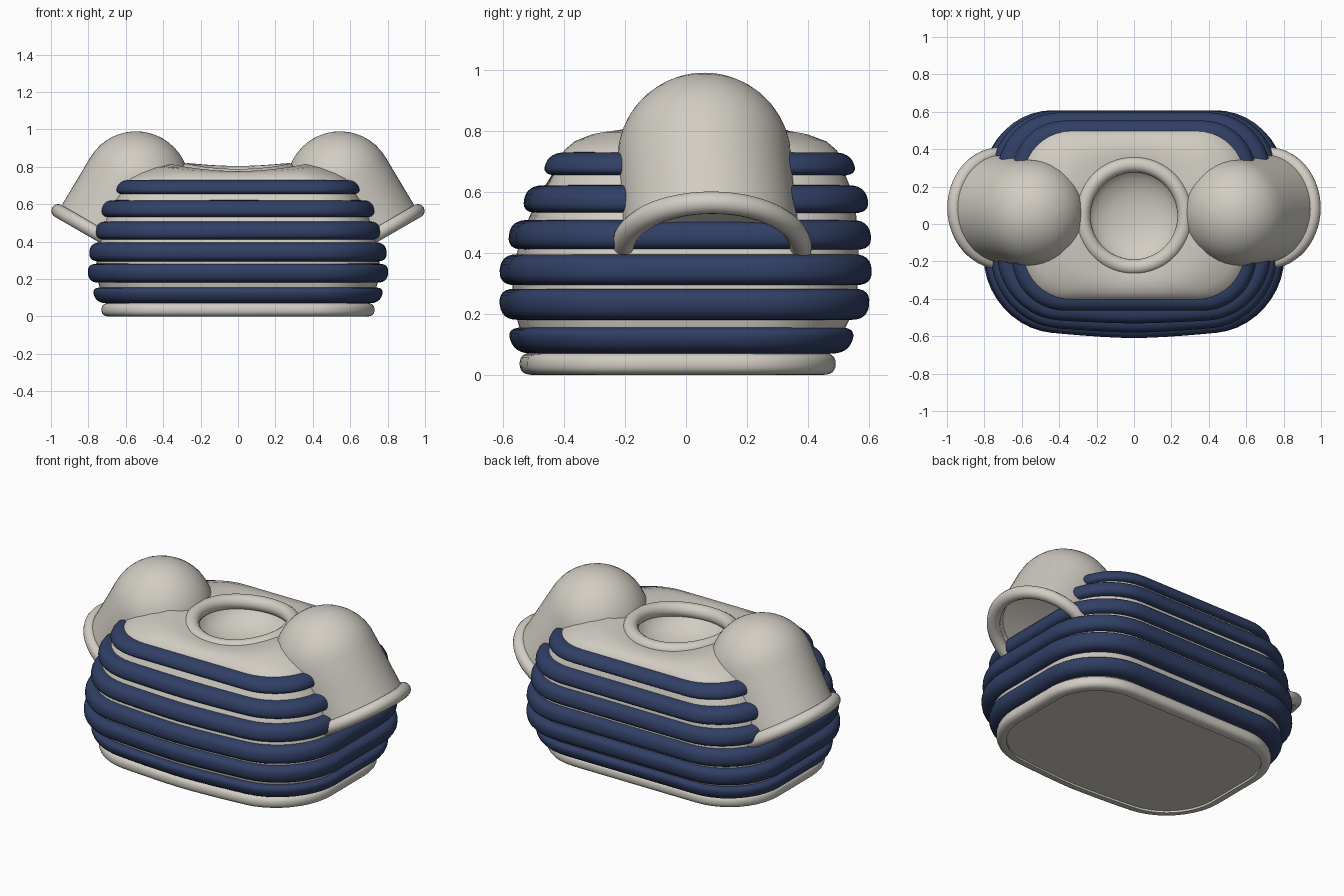
import bpy, bmesh, math
from mathutils import Vector

if "Cube" in bpy.data.objects:
    bpy.data.objects.remove(bpy.data.objects["Cube"])


def material(name, rgb):
    m = bpy.data.materials.new(name)
    m.diffuse_color = (*rgb, 1)
    m.use_nodes = True
    m.node_tree.nodes["Principled BSDF"].inputs["Base Color"].default_value = m.diffuse_color
    return m


CREAM = material("warm cream", (0.64, 0.61, 0.55))
NAVY = material("navy blue", (0.03, 0.05, 0.13))
NECK_Y = 0.043


def loft(name, rings, mat, closed=False, caps=False):
    """Skin a list of equal-length point loops with quads."""
    bm = bmesh.new()
    loops = [[bm.verts.new(p) for p in ring] for ring in rings]
    pairs = list(zip(loops, loops[1:]))
    if closed:
        pairs.append((loops[-1], loops[0]))
    for a, b in pairs:
        n = len(a)
        for i in range(n):
            j = (i + 1) % n
            bm.faces.new((a[i], a[j], b[j], b[i]))
    if caps:
        bm.faces.new(loops[0])
        bm.faces.new(loops[-1])
    bmesh.ops.recalc_face_normals(bm, faces=bm.faces[:])
    me = bpy.data.meshes.new(name)
    bm.to_mesh(me)
    bm.free()
    me.materials.append(mat)
    ob = bpy.data.objects.new(name, me)
    bpy.context.collection.objects.link(ob)
    bpy.context.view_layer.objects.active = ob
    bpy.ops.object.select_all(action='DESELECT')
    ob.select_set(True)
    bpy.ops.object.shade_smooth_by_angle(angle=math.radians(40))
    return ob


def outline(z, hx, yf, yb, r, bulge, off=0.0):
    """Rounded rectangle in plan whose front edge bows forward."""
    hx, yf, yb = hx + off, yf + bulge - off, yb + off
    r = max(r + off, 0.02)
    key = []
    for cx, cy, a0 in ((hx - r, yb - r, 0), (r - hx, yb - r, 90),
                       (r - hx, yf + r, 180), (hx - r, yf + r, 270)):
        for k in range(11):
            a = math.radians(a0 + 9 * k)
            key.append((cx + r * math.cos(a), cy + r * math.sin(a)))
    pts = []
    for i, (x, y) in enumerate(key):
        pts.append((x, y))
        if i % 11 == 10:                      # subdivide straight runs
            u, v = key[(i + 1) % len(key)]
            pts += [(x + (u - x) * k / 10, y + (v - y) * k / 10) for k in range(1, 10)]
    out = []
    for x, y in pts:
        w = min(1, max(0, (0.15 - y) / 0.4))
        y -= bulge * w * max(0, 1 - (abs(x) / hx) ** 1.5)
        out.append(Vector((x, y, z)))
    return out


# bottom, top, half width, front y, back y, corner radius, bow, lean
HEM = (0.0, 0.073, 0.73, -0.545, 0.49, 0.33, 0.06, 0.0)
STRIPES = [
    (0.070, 0.156, 0.770, -0.575, 0.545, 0.35, 0.07, 0.015),
    (0.180, 0.283, 0.803, -0.610, 0.600, 0.36, 0.07, 0.005),
    (0.294, 0.396, 0.795, -0.610, 0.608, 0.36, 0.07, -0.004),
    (0.410, 0.508, 0.765, -0.580, 0.605, 0.35, 0.06, -0.007),
    (0.530, 0.622, 0.730, -0.530, 0.595, 0.33, 0.04, -0.010),
    (0.653, 0.730, 0.648, -0.460, 0.550, 0.28, 0.00, -0.015),
]


def band(name, spec, mat, depth=0.07):
    z0, z1, hx, yf, yb, r, bow, lean = spec
    rings = []
    for k in range(13):
        a = math.pi * (k / 12 - 0.5)
        s = math.sin(a)
        s = math.copysign(abs(s) ** 0.85, s)
        off = depth * (max(0, math.cos(a)) ** 0.6 - 1) + lean * s
        rings.append(outline((z0 + z1) / 2 + (z1 - z0) / 2 * s, hx, yf, yb, r, bow, off))
    return loft(name, rings, mat, closed=True)


# Hem roll and navy stripes
band("hem", HEM, CREAM, 0.055)
for n, spec in enumerate(STRIPES):
    band(f"stripe_{n + 1}", spec, NAVY)

# Torso: inset behind the stripes, domed to the shoulders, dished at the neck
rings = [outline(0.012, *HEM[2:7], -0.04), outline(0.04, *HEM[2:7], -0.04)]
for s in STRIPES:
    rings.append(outline((s[0] + s[1]) / 2, *s[2:7], -0.042))
for z, hx, yf, yb, r in ((0.735, 0.59, -0.40, 0.495, 0.26),
                         (0.765, 0.545, -0.365, 0.46, 0.26),
                         (0.795, 0.48, -0.325, 0.415, 0.28),
                         (0.815, 0.40, -0.285, 0.37, 0.30)):
    ring = outline(z, hx, yf, yb, r, 0)
    dip = max(0, z - 0.765) * 0.75
    for p in ring:
        p.z -= dip * max(0, 1 - (p.x / 0.36) ** 2)
    rings.append(ring)
base = rings[-1]
for rad, z in ((0.27, 0.765), (0.245, 0.725), (0.20, 0.685), (0.13, 0.655), (0.05, 0.642)):
    ring = []
    for p in base:
        a = math.atan2(p.y - NECK_Y, p.x)
        lift = 0.03 * math.cos(a) ** 2 if rad > 0.26 else 0
        ring.append(Vector((rad * math.cos(a), NECK_Y + rad * math.sin(a), z + lift)))
    rings.append(ring)
loft("torso", rings, CREAM, caps=True)

# Collar roll, raised toward the shoulders and the back
rings = []
for i in range(64):
    a = math.tau * i / 64
    zc = 0.755 + 0.008 * math.sin(a) + 0.022 * math.cos(a) ** 2
    ring = []
    for k in range(16):
        b = math.tau * k / 16
        q = 0.274 + 0.042 * math.cos(b)
        ring.append((q * math.cos(a), NECK_Y + q * math.sin(a), zc + 0.042 * math.sin(b)))
    rings.append(ring)
loft("collar", rings, CREAM, closed=True)


def sleeve(side, label):
    centre = Vector((side * 0.545, 0.06, 0.705))
    axis = Vector((side * 0.5, 0, -0.866))
    across = Vector((side * 0.866, 0, 0.5))

    def point(rad, t, a):
        p = centre + axis * t + across * rad * math.cos(a)
        p.y += rad * math.sin(a) + 0.075 * max(0, t)
        return p

    # Domed shoulder, straight tube and recessed opening
    profile = [(0.285 * math.sin(math.radians(d)), -0.285 * math.cos(math.radians(d)))
               for d in (1, 8, 16, 24, 32, 40, 48, 56, 64, 72, 80, 90)]
    profile += [(0.286, 0.11), (0.288, 0.22), (0.29, 0.33), (0.262, 0.335),
                (0.25, 0.29), (0.15, 0.275), (0.01, 0.27)]
    loft(f"{label}_sleeve",
         [[point(r, t, math.tau * i / 56) for i in range(56)] for r, t in profile],
         CREAM, caps=True)
    # Rolled cuff
    loft(f"{label}_cuff",
         [[point(0.29 + 0.037 * math.cos(math.tau * k / 14),
                 0.33 + 0.037 * math.sin(math.tau * k / 14), math.tau * i / 56)
           for k in range(14)] for i in range(56)], CREAM, closed=True)


sleeve(1, "right")
sleeve(-1, "left")
